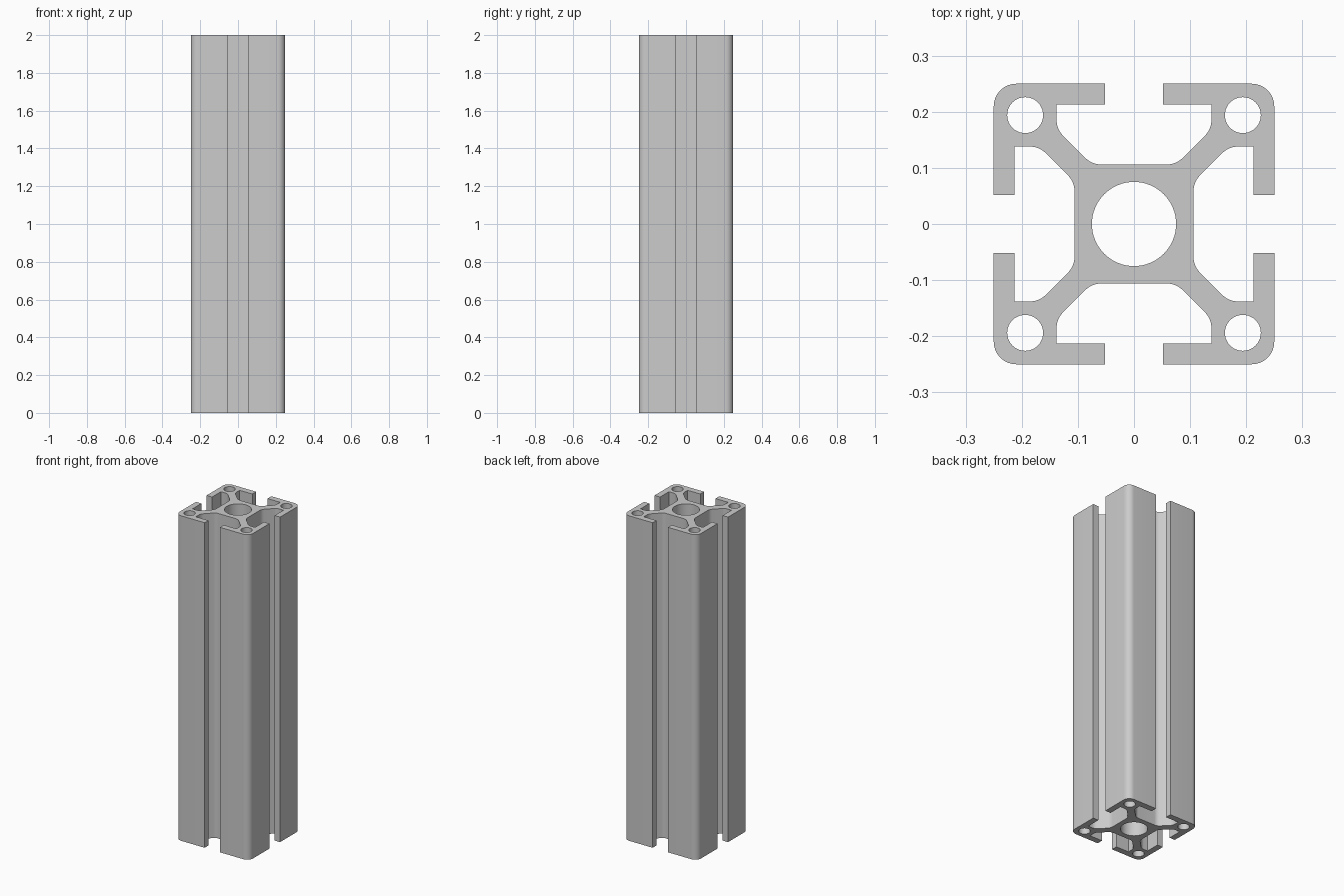
import bpy, bmesh
from math import pi, sin, cos, tan
from mathutils import Vector, Matrix

if "Cube" in bpy.data.objects:
    bpy.data.objects.remove(bpy.data.objects["Cube"])

HEIGHT = 2.0
FILLET = 0.04


def fillet(prev, pt, nxt, radius, steps=8):
    """Points of an arc rounding the corner at pt."""
    a, b = (prev - pt).normalized(), (nxt - pt).normalized()
    half = a.angle(b) / 2
    centre = pt + (a + b).normalized() * radius / sin(half)
    start = pt + a * radius / tan(half) - centre
    end = pt + b * radius / tan(half) - centre
    sweep = start.angle(end)
    return [centre + (start * sin((1 - i / steps) * sweep) + end * sin(i / steps * sweep)) / sin(sweep)
            for i in range(steps + 1)]


def circle(x, y, radius, sides):
    return [Vector((x + radius * cos(2 * pi * i / sides), y + radius * sin(2 * pi * i / sides)))
            for i in range(sides)]


# One quadrant of the cross-section: x, y, rounded?
quadrant = [
    (0.106, 0.075, 1), (0.169, 0.138, 1), (0.213, 0.138, 0), (0.213, 0.052, 0),
    (0.25, 0.052, 0), (0.25, 0.25, 1), (0.052, 0.25, 0), (0.052, 0.213, 0),
    (0.138, 0.213, 0), (0.138, 0.169, 1), (0.075, 0.106, 1),
]

# Outline: the quadrant repeated four times around z
corners = []
for k in range(4):
    turn = Matrix.Rotation(k * pi / 2, 2)
    corners += [(turn @ Vector((x, y)), r) for x, y, r in quadrant]
outline = []
for i, (pt, rounded) in enumerate(corners):
    if rounded:
        outline += fillet(corners[i - 1][0], pt, corners[(i + 1) % len(corners)][0], FILLET)
    else:
        outline.append(pt)

# Central bore and four corner holes
loops = [outline, circle(0, 0, 0.075, 64)]
loops += [circle(sx * 0.194, sy * 0.194, 0.032, 40) for sx in (-1, 1) for sy in (-1, 1)]

# Extruded slotted rail
curve = bpy.data.curves.new("slotted_rail_profile", 'CURVE')
curve.dimensions = '2D'
curve.fill_mode = 'BOTH'
curve.extrude = HEIGHT / 2
for loop in loops:
    spline = curve.splines.new('POLY')
    spline.points.add(len(loop) - 1)
    for point, co in zip(spline.points, loop):
        point.co = (co.x, co.y, 0, 1)
    spline.use_cyclic_u = True
rail = bpy.data.objects.new("slotted_rail", curve)
rail.location.z = HEIGHT / 2
bpy.context.collection.objects.link(rail)
bpy.context.view_layer.objects.active = rail
rail.select_set(True)
bpy.ops.object.convert(target='MESH')

# Weld caps to walls and shade
rail = bpy.context.object
bm = bmesh.new()
bm.from_mesh(rail.data)
bmesh.ops.remove_doubles(bm, verts=bm.verts, dist=0.0001)
bmesh.ops.recalc_face_normals(bm, faces=bm.faces)
bm.to_mesh(rail.data)
bm.free()
bpy.ops.object.shade_smooth_by_angle(angle=pi / 6)
